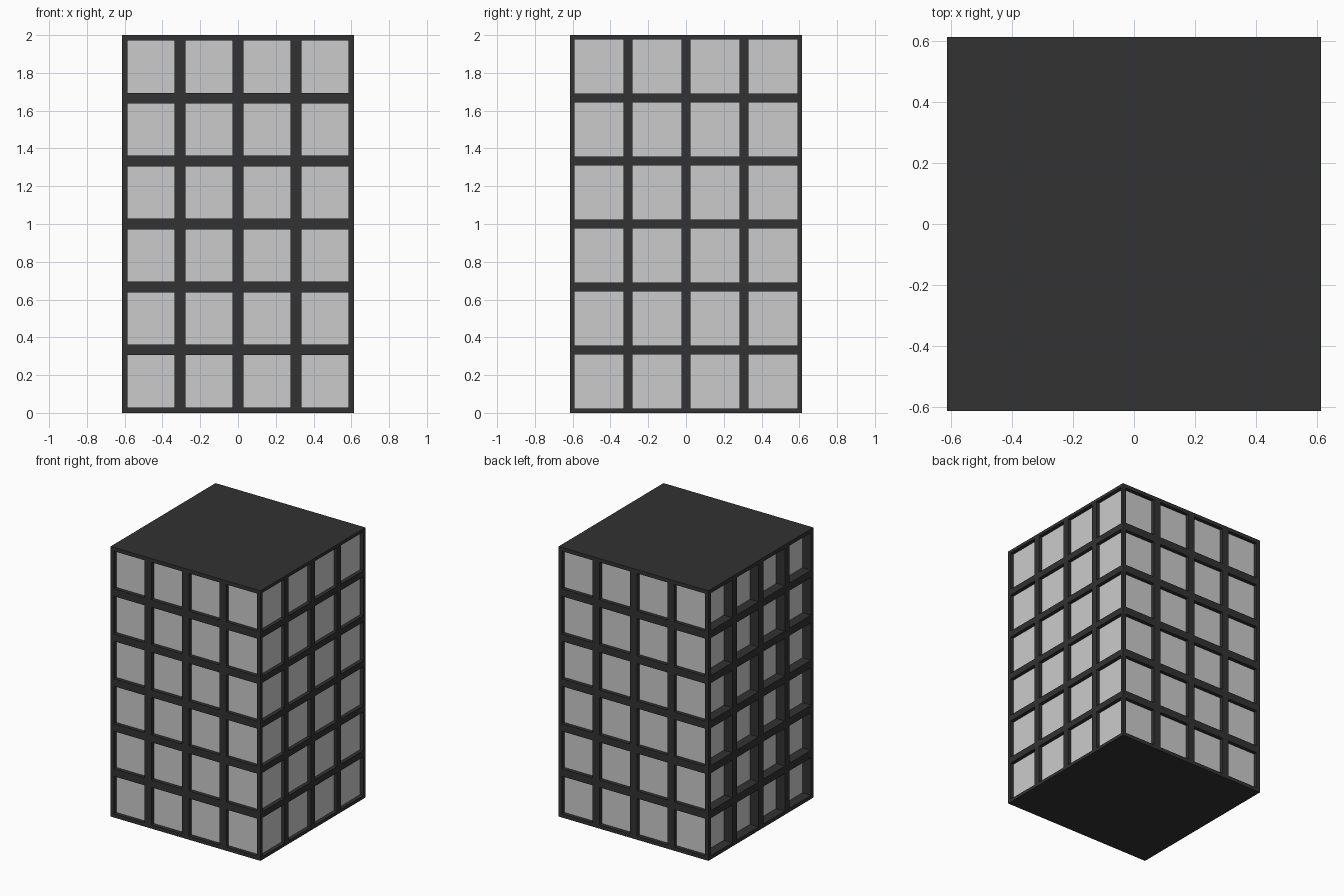
import bpy, bmesh
from mathutils import Matrix, Vector
from math import radians

if "Cube" in bpy.data.objects:
    bpy.data.objects.remove(bpy.data.objects["Cube"])

W, H = 1.228, 2.0
COLS, ROWS = 4, 6

def material(name, shade):
    m = bpy.data.materials.new(name)
    m.diffuse_color = (*shade, 1)
    m.use_nodes = True
    m.node_tree.nodes["Principled BSDF"].inputs["Base Color"].default_value = m.diffuse_color
    return m

dark = material("dark_frame", (0.032, 0.032, 0.032))
glass = material("pale_pane", (0.8, 0.8, 0.8))

def finish(bm, name):
    me = bpy.data.meshes.new(name)
    bm.to_mesh(me)
    bm.free()
    me.materials.append(dark)
    me.materials.append(glass)
    ob = bpy.data.objects.new(name, me)
    bpy.context.collection.objects.link(ob)
    return ob

def window_wall(name, angle, rim, depth):
    """Gridded wall: every cell is inset, then its pane pushed inwards."""
    bm = bmesh.new()
    bmesh.ops.create_grid(bm, x_segments=COLS, y_segments=ROWS, size=0.5)
    place = (Matrix.Rotation(angle, 4, 'Z') @ Matrix.Translation((0, -W / 2, H / 2))
             @ Matrix.Rotation(radians(90), 4, 'X') @ Matrix.Diagonal((W, H, 1, 1)))
    bm.transform(place)
    bm.normal_update()
    panes = bm.faces[:]
    inward = Matrix.Rotation(angle, 3, 'Z') @ Vector((0, depth, 0))
    bmesh.ops.inset_individual(bm, faces=panes, thickness=rim, use_even_offset=True)
    for f in panes:
        # extrude the pane's border to make the reveal, then sink the pane
        rim_edges = f.edges[:]
        bm.faces.remove(f)
        out = bmesh.ops.extrude_edge_only(bm, edges=rim_edges)["geom"]
        verts = [v for v in out if isinstance(v, bmesh.types.BMVert)]
        bmesh.ops.translate(bm, verts=verts, vec=inward)
        edges = [e for e in out if isinstance(e, bmesh.types.BMEdge)]
        pane = bmesh.ops.contextual_create(bm, geom=edges)["faces"][0]
        pane.material_index = 1
    bmesh.ops.recalc_face_normals(bm, faces=bm.faces[:])
    if bm.faces[0].normal.dot(inward) > 0 and abs(bm.faces[0].normal.dot(inward)) > 0.5 * depth:
        bmesh.ops.reverse_faces(bm, faces=bm.faces[:])
    finish(bm, name)

# Four window walls
window_wall("front_wall", 0, 0.028, 0.027)
window_wall("right_wall", radians(90), 0.0235, 0.027)
window_wall("back_wall", radians(180), 0.028, 0.027)
window_wall("left_wall", radians(270), 0.028, 0.07)

# Flat roof and base
for name, z in (("roof", H), ("base", 0)):
    bm = bmesh.new()
    bmesh.ops.create_grid(bm, x_segments=1, y_segments=1, size=W / 2,
                          matrix=Matrix.Translation((0, 0, z)))
    if z == 0:
        bmesh.ops.reverse_faces(bm, faces=bm.faces[:])
    finish(bm, name)
